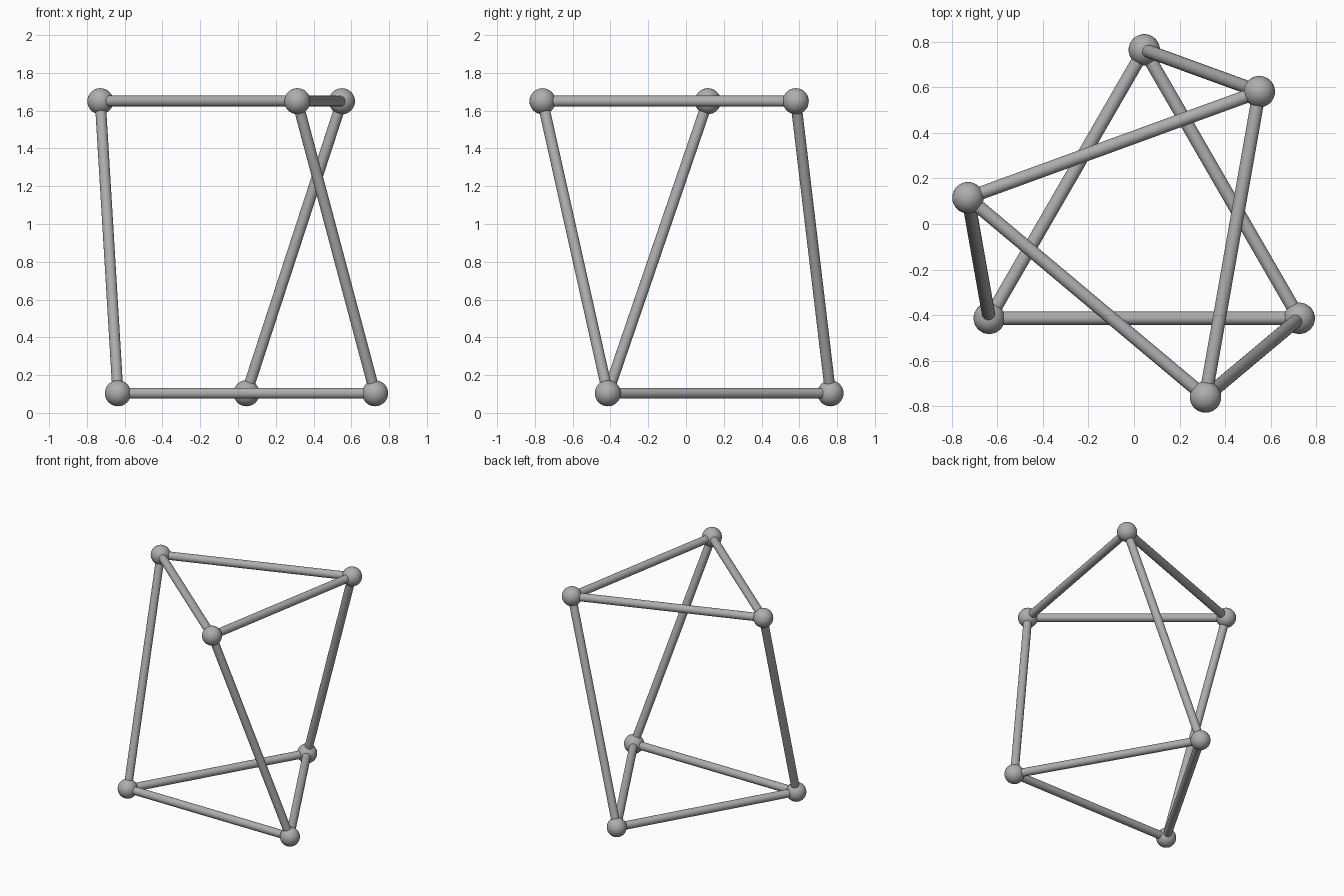
import bpy
from math import cos, sin, radians
from mathutils import Vector

cube = bpy.data.objects.get("Cube")
if cube:
    bpy.data.objects.remove(cube, do_unlink=True)

CENTRE = Vector((0.045, -0.021, 0))
RING_RADIUS = 0.786
BALL_RADIUS = 0.069
ROD_RADIUS = 0.029

grey = bpy.data.materials.new("grey")
grey.use_nodes = True
grey.diffuse_color = (0.42, 0.42, 0.42, 1)
grey.node_tree.nodes["Principled BSDF"].inputs["Base Color"].default_value = grey.diffuse_color


def finish(name):
    obj = bpy.context.object
    obj.name = name
    obj.data.materials.append(grey)
    bpy.ops.object.shade_smooth_by_angle(angle=radians(40))


def corner(angle, z):
    a = radians(angle)
    return CENTRE + Vector((RING_RADIUS * cos(a), RING_RADIUS * sin(a), z))


def ball(name, point):
    bpy.ops.mesh.primitive_uv_sphere_add(segments=32, ring_count=16, radius=BALL_RADIUS, location=point)
    finish(name)


def rod(name, start, end):
    axis = end - start
    bpy.ops.mesh.primitive_cylinder_add(
        vertices=24, radius=ROD_RADIUS, depth=axis.length,
        location=(start + end) / 2, rotation=axis.to_track_quat("Z", "Y").to_euler())
    finish(name)


# Two triangles, the upper one twisted by 40 degrees
lower = [corner(90 + 120 * i, 0.104) for i in range(3)]
upper = [corner(50 + 120 * i, 1.65) for i in range(3)]

for i in range(3):
    n = (i + 1) % 3
    # Joint balls
    ball(f"lower_ball_{i + 1}", lower[i])
    ball(f"upper_ball_{i + 1}", upper[i])
    # Triangle sides and slanted struts
    rod(f"lower_rod_{i + 1}", lower[i], lower[n])
    rod(f"upper_rod_{i + 1}", upper[i], upper[n])
    rod(f"strut_{i + 1}", lower[i], upper[i])
